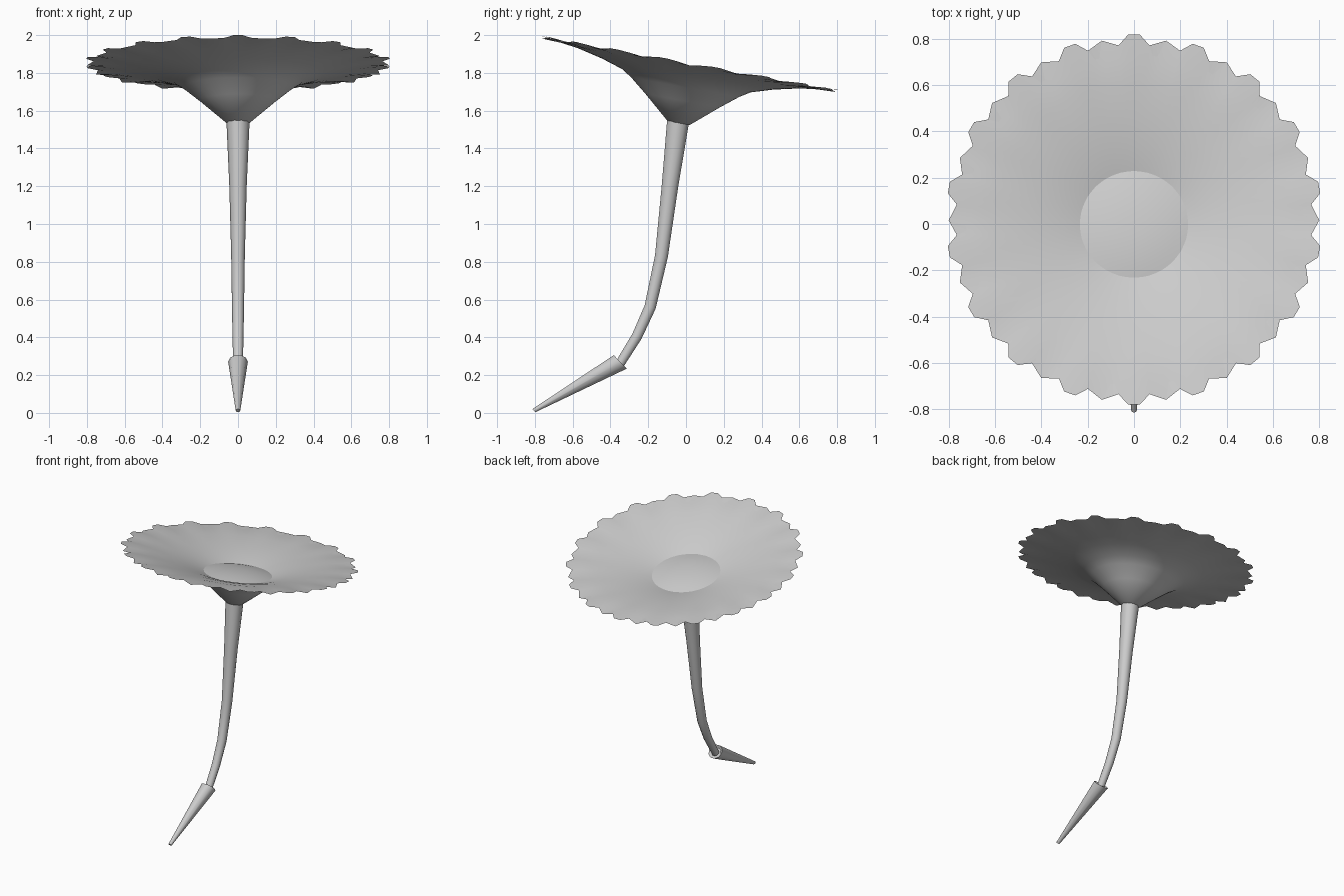
import bpy
import bmesh
from math import cos, sin, radians, pi
from mathutils import Matrix, Vector

default = bpy.data.objects.get("Cube")
if default:
    bpy.data.objects.remove(default, do_unlink=True)

grey = bpy.data.materials.new("pale_grey")
grey.use_nodes = True
tone = (0.6, 0.6, 0.6, 1)
grey.diffuse_color = tone
grey.node_tree.nodes["Principled BSDF"].inputs["Base Color"].default_value = tone

TILT = Matrix.Translation((0, -0.04, 1.53)) @ Matrix.Rotation(radians(-10.3), 4, "X")


def build(name, rings, matrix=None, cap_start=True, sharp=40):
    """Skin a list of equal rings of points into one smooth object."""
    bm = bmesh.new()
    loops = [[bm.verts.new(p) for p in ring] for ring in rings]
    for a, b in zip(loops, loops[1:]):
        n = len(a)
        for i in range(n):
            j = (i + 1) % n
            bm.faces.new((a[i], a[j], b[j], b[i]))
    if cap_start:
        bm.faces.new(loops[0][::-1])
    bm.faces.new(loops[-1])
    bmesh.ops.recalc_face_normals(bm, faces=bm.faces)
    if matrix:
        bm.transform(matrix)
    mesh = bpy.data.meshes.new(name)
    bm.to_mesh(mesh)
    bm.free()
    mesh.materials.append(grey)
    obj = bpy.data.objects.new(name, mesh)
    bpy.context.collection.objects.link(obj)
    bpy.ops.object.select_all(action="DESELECT")
    obj.select_set(True)
    bpy.context.view_layer.objects.active = obj
    bpy.ops.object.shade_smooth_by_angle(angle=radians(sharp))


def circle(centre, radius, across, sides):
    """Ring of points spanned by the x axis and another direction."""
    return [centre + radius * (cos(2 * pi * k / sides) * Vector((1, 0, 0))
                               + sin(2 * pi * k / sides) * across)
            for k in range(sides)]


def tube_rings(path, sides):
    """Rings across a path of (y, z, radius) in the x = 0 plane."""
    pts = [Vector((0, y, z)) for y, z, r in path]
    rings = []
    for i, (y, z, r) in enumerate(path):
        along = (pts[min(i + 1, len(pts) - 1)] - pts[max(i - 1, 0)]).normalized()
        rings.append(circle(pts[i], r, along.cross(Vector((1, 0, 0))), sides))
    return rings


# Parasol: funnel underneath, scalloped rim, shallower bowl on top
PETALS = 18
tooth = [(-10, 0.80), (-5, 0.768), (-1.8, 0.812), (1.8, 0.812), (5, 0.768)]
under = [(0.06, 0.005), (0.2, 0.125), (0.29, 0.197), (0.345, 0.232),
         (0.46, 0.268), (0.6, 0.300), (0.7, 0.317)]
bowl = [(0.7, 0.321), (0.6, 0.306), (0.46, 0.278), (0.345, 0.250),
        (0.235, 0.215), (0.2, 0.202)]


def dip(offset, radius):
    """Small teeth droop a little at the rim."""
    return 0.008 * (cos(radians(18 * offset)) - 1) * max(0, (radius - 0.55) / 0.25) ** 2


parasol = []
for radius, height in under + [(None, 0.331)] + bowl:
    ring = []
    for p in range(PETALS):
        for offset, rim in tooth:
            a = radians(90 + 20 * p + offset)
            r = radius or rim
            ring.append((r * cos(a), r * sin(a), height + dip(offset, r)))
    parasol.append(ring)
build("parasol", parasol, TILT, sharp=60)

# Shallow dome sitting in the middle of the bowl
dome = [circle(Vector((0, 0, h)), r, Vector((0, 1, 0)), 24)
        for r, h in [(0.237, 0.214), (0.19, 0.224), (0.12, 0.234), (0.05, 0.239)]]
build("centre_dome", dome, TILT, cap_start=False)

# Curved stalk, thinning towards the seed
stalk = [(-0.35, 0.26, 0.026), (-0.26, 0.405, 0.029), (-0.19, 0.56, 0.032),
         (-0.13, 0.83, 0.036), (-0.085, 1.2, 0.046), (-0.04, 1.56, 0.062)]
build("stalk", tube_rings(stalk, 10), sharp=50)

# Pointed seed at the foot, with a slanted, slightly hollow back end
back = Vector((0, -0.348, 0.27))
axis = Vector((0, 0.87, 0.49))
slant = Vector((0, -0.7, 0.72))
seed = [circle(Vector((0, -0.805, 0.012)), 0.012, slant, 10),
        circle(back, 0.052, slant, 10),
        circle(back - 0.02 * axis, 0.03, slant, 10)]
build("seed", seed)
